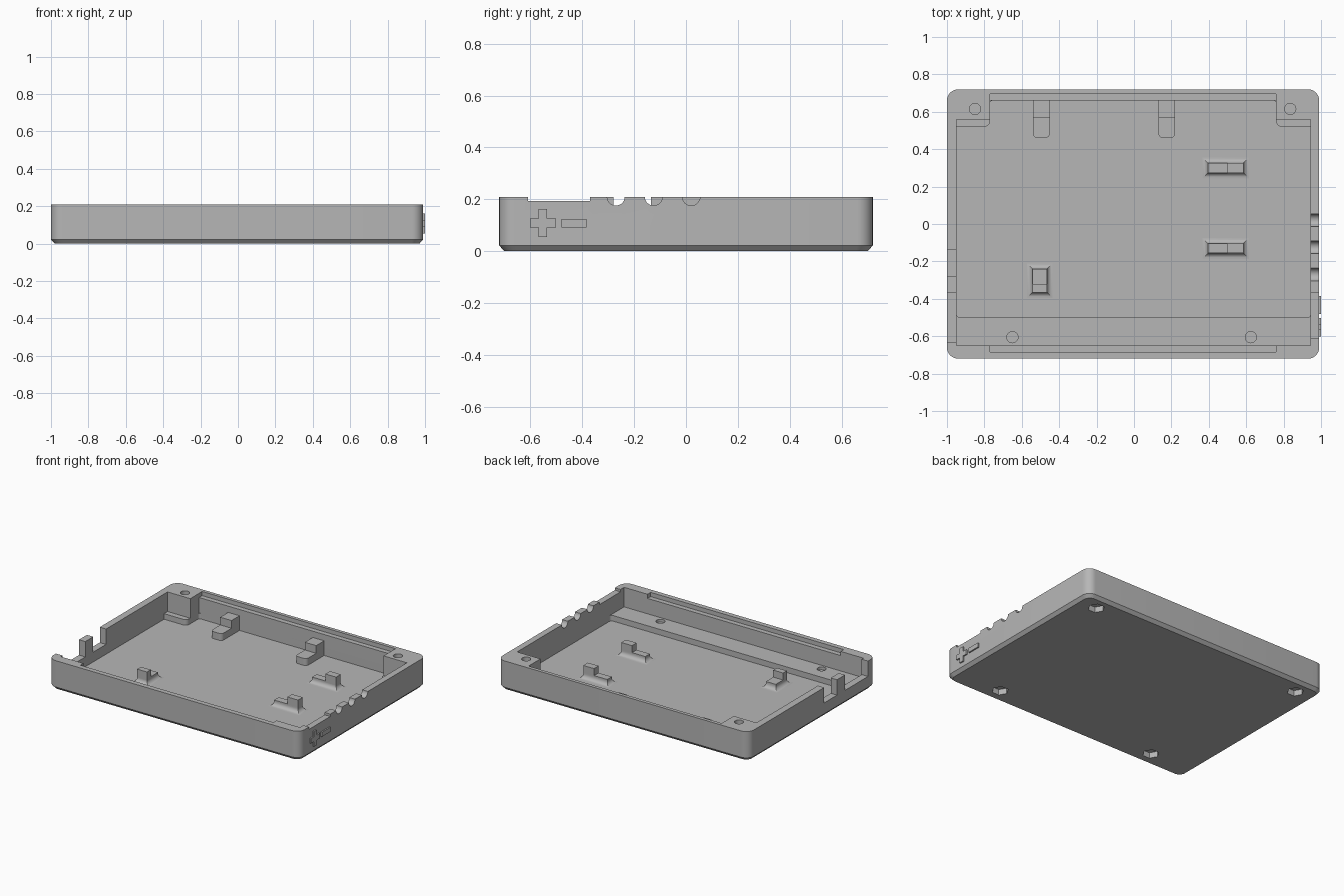
import bpy, bmesh, math
from mathutils import Vector, Matrix

cube = bpy.data.objects.get("Cube")
if cube:
    bpy.data.objects.remove(cube, do_unlink=True)

grey = bpy.data.materials.new("plain grey")
grey.use_nodes = True
grey.diffuse_color = (0.47, 0.47, 0.47, 1)
grey.node_tree.nodes["Principled BSDF"].inputs["Base Color"].default_value = grey.diffuse_color

SIDEWAYS = Matrix(((0, 0, 1, 0), (1, 0, 0, 0), (0, 1, 0, 0), (0, 0, 0, 1)))  # extrude along x
TOP = 0.21
FLOOR = 0.03
LEDGE = 0.07


def outline(corners, seg=8):
    """Closed outline from right-angled corners (x, y, radius)."""
    pts = []
    for i, (x, y, r) in enumerate(corners):
        p = Vector((x, y))
        if r == 0:
            pts.append(p)
            continue
        d1 = (Vector(corners[i - 1][:2]) - p).normalized()
        d2 = (Vector(corners[(i + 1) % len(corners)][:2]) - p).normalized()
        for k in range(seg + 1):
            t = math.pi / 2 * k / seg
            pts.append(p + (d1 + d2) * r - (d2 * math.cos(t) + d1 * math.sin(t)) * r)
    return pts


def rect(x0, x1, y0, y1, r=0):
    return outline([(x0, y0, r), (x1, y0, r), (x1, y1, r), (x0, y1, r)])


def circle(x, y, r, n=32):
    return [Vector((x + r * math.cos(2 * math.pi * k / n),
                    y + r * math.sin(2 * math.pi * k / n))) for k in range(n)]


def loft(name, rings, matrix=None):
    """Solid through a stack of (outline, height) rings."""
    bm = bmesh.new()
    loops = [[bm.verts.new((p.x, p.y, z)) for p in pts] for pts, z in rings]
    for a, b in zip(loops, loops[1:]):
        for i in range(len(a)):
            j = (i + 1) % len(a)
            bm.faces.new((a[i], a[j], b[j], b[i]))
    bm.faces.new(loops[0][::-1])
    bm.faces.new(loops[-1])
    if matrix:
        bm.transform(matrix)
    bmesh.ops.recalc_face_normals(bm, faces=bm.faces)
    mesh = bpy.data.meshes.new(name)
    bm.to_mesh(mesh)
    bm.free()
    mesh.materials.append(grey)
    obj = bpy.data.objects.new(name, mesh)
    bpy.context.collection.objects.link(obj)
    return obj


def prism(name, pts, z0, z1, matrix=None):
    return loft(name, [(pts, z0), (pts, z1)], matrix)


def activate(obj):
    bpy.ops.object.select_all(action='DESELECT')
    obj.select_set(True)
    bpy.context.view_layer.objects.active = obj


def cut(obj, cutter):
    cutter.hide_render = True
    activate(obj)
    mod = obj.modifiers.new("cut", 'BOOLEAN')
    mod.operation = 'DIFFERENCE'
    mod.solver = 'EXACT'
    mod.object = cutter
    bpy.ops.object.modifier_apply(modifier=mod.name)
    bpy.data.objects.remove(cutter, do_unlink=True)


# Case body with a chamfered bottom edge
full = rect(-1, 0.99, -0.72, 0.72, 0.06)
case = loft("case_tray", [(rect(-0.98, 0.97, -0.70, 0.70, 0.045), 0),
                          (full, 0.022), (full, TOP)])

# Main cavity, leaving two screw blocks in the back corners
cavity = outline([(-0.95, -0.65, 0), (0.945, -0.65, 0), (0.945, 0.56, 0), (0.76, 0.56, 0),
                  (0.76, 0.66, 0), (-0.77, 0.66, 0), (-0.77, 0.56, 0), (-0.95, 0.56, 0)])
cut(case, prism("cavity_cutter", cavity, LEDGE, 0.4))

# Sunken floor, leaving the front ledge and the small back corner ledges
sunken = outline([(-0.95, -0.5, 0.02), (0.945, -0.5, 0.02), (0.945, 0.52, 0), (0.76, 0.52, 0.03),
                  (0.76, 0.66, 0.015), (-0.77, 0.66, 0.015), (-0.77, 0.52, 0.03), (-0.95, 0.52, 0)])
cut(case, prism("floor_cutter", sunken, FLOOR, 0.1))

# Lid lips along the back and front walls
for y0, y1 in ((0.6, 0.695), (-0.685, -0.6)):
    cut(case, prism("lip_cutter", rect(-0.77, 0.76, y0, y1), 0.18, 0.4))

# Port slots in the left-hand wall with a post between, and the shallow opposite step
for y0, y1 in ((-0.63, -0.37), (-0.28, -0.135)):
    cut(case, prism("slot_cutter", rect(-1.1, -0.94, y0, y1), 0.1, 0.4))
cut(case, prism("step_cutter", rect(0.93, 1.1, -0.61, -0.37), 0.193, 0.4))

# Round cable notches
for y in (-0.27, -0.125, 0.02):
    cut(case, prism("notch_cutter", circle(y, TOP, 0.034), 0.92, 1.1, SIDEWAYS))

# Screw holes from above and hexagonal nut pockets from below
for x, y in ((-0.85, 0.615), (0.835, 0.615), (-0.65, -0.605), (0.625, -0.605)):
    cut(case, prism("screw_cutter", circle(x, y, 0.03), 0.05, 0.4))
    cut(case, prism("nut_cutter", circle(x, y, 0.055, 6), -0.1, 0.04))

parts = [case]

# Stepped pegs on the back wall
for side, x in (("right", -0.495), ("left", 0.175)):
    low = outline([(x - 0.045, 0.46, 0.025), (x + 0.045, 0.46, 0.025),
                   (x + 0.045, 0.67, 0), (x - 0.045, 0.67, 0)])
    parts.append(prism(side + "_peg_base", low, FLOOR - 0.01, 0.08))
    parts.append(prism(side + "_peg_top", rect(x - 0.045, x + 0.045, 0.57, 0.67), 0.07, 0.135))


def board_support(name, x0, x1, y0, y1, post):
    """Low block with a flared foot, and a taller post on part of it."""
    rings, r = [], 0.03
    for k in range(7):
        t = math.pi / 2 * k / 6
        g = r * (1 - math.sin(t))
        rings.append((rect(x0 - g, x1 + g, y0 - g, y1 + g), FLOOR + r * (1 - math.cos(t))))
    rings.insert(0, (rings[0][0], FLOOR - 0.005))
    rings.append((rect(x0, x1, y0, y1), 0.07))
    parts.append(loft(name + "_foot", rings))
    parts.append(prism(name + "_post", rect(*post), 0.06, 0.12))


for label, y in (("back", 0.30), ("front", -0.13)):
    board_support(label + "_support", 0.395, 0.585, y - 0.026, y + 0.026,
                  (0.5, 0.585, y - 0.026, y + 0.026))
board_support("right_support", -0.543, -0.465, -0.365, -0.24,
              (-0.543, -0.465, -0.365, -0.322))

# Raised plus and minus marks on the side wall
a, b, cy, cz = 0.05, 0.016, -0.552, 0.108
plus = [(-b, -a), (b, -a), (b, -b), (a, -b), (a, b), (b, b),
        (b, a), (-b, a), (-b, b), (-a, b), (-a, -b), (-b, -b)]
plus = [Vector((cy + u, cz + v * 1.08)) for u, v in plus]
parts.append(prism("plus_mark", plus, 0.98, 1.0, SIDEWAYS))
parts.append(prism("minus_mark", rect(-0.48, -0.384, cz - b, cz + b), 0.98, 1.0, SIDEWAYS))

for obj in parts:
    activate(obj)
    bpy.ops.object.shade_smooth_by_angle(angle=math.radians(30))
